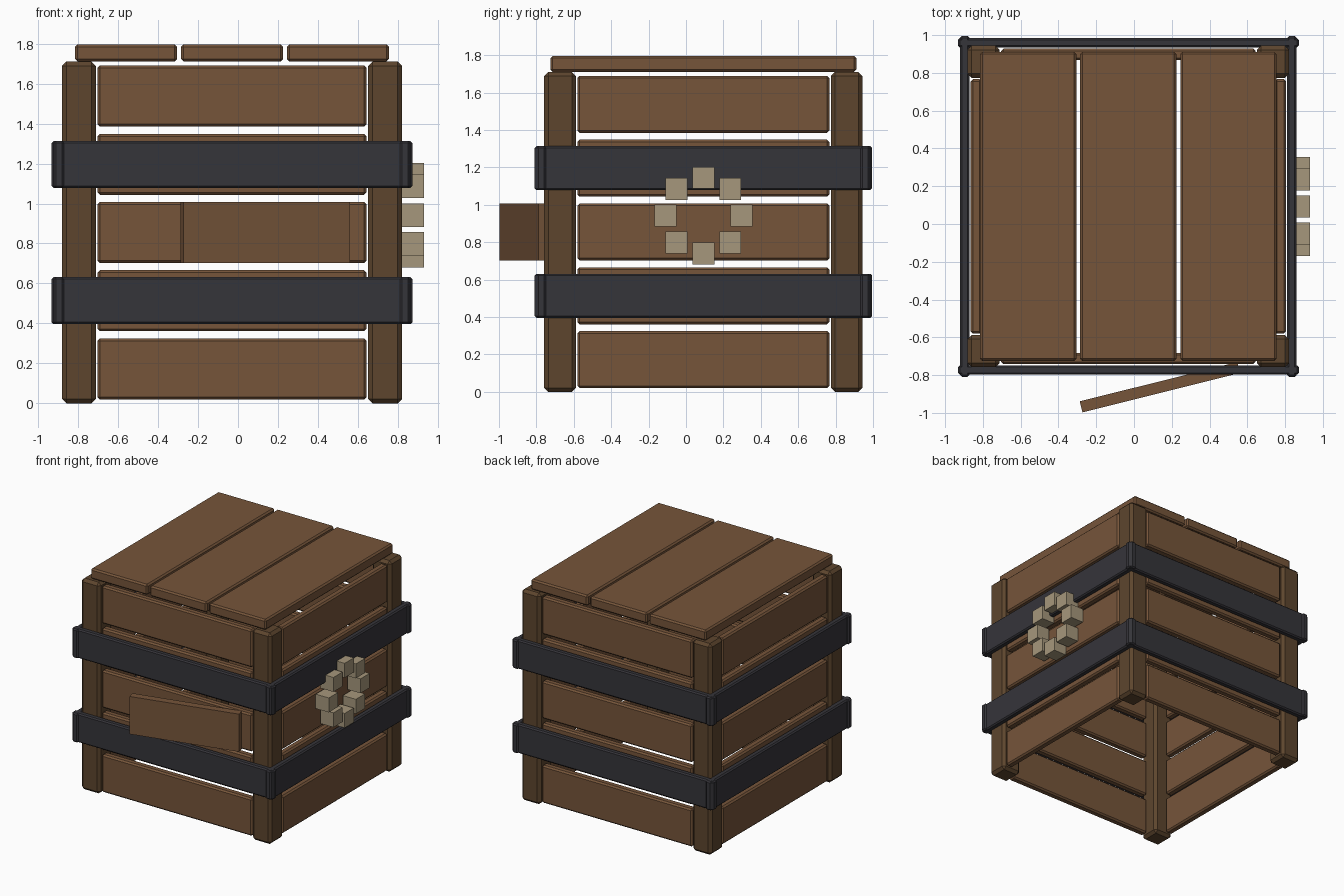
import bpy, math

if "Cube" in bpy.data.objects:
    bpy.data.objects.remove(bpy.data.objects["Cube"])

CX, CY = -0.03, 0.093           # crate centre in plan


def material(name, rgb):
    m = bpy.data.materials.new(name)
    m.diffuse_color = (*rgb, 1)
    m.use_nodes = True
    m.node_tree.nodes["Principled BSDF"].inputs["Base Color"].default_value = m.diffuse_color
    return m


WOOD = material("plank_wood", (0.18, 0.09, 0.042))
DARK = material("post_wood", (0.11, 0.06, 0.027))
IRON = material("strap_iron", (0.036, 0.035, 0.042))
TAN = material("tan_block", (0.38, 0.31, 0.20))


def box(name, loc, size, mat, bevel=0.0, rot=0.0):
    bpy.ops.mesh.primitive_cube_add(size=1, location=loc)
    o = bpy.context.object
    o.name = name
    o.scale = size
    bpy.ops.object.transform_apply(location=False, rotation=False, scale=True)
    o.rotation_euler.z = rot
    o.data.materials.append(mat)
    if bevel:
        b = o.modifiers.new("Bevel", "BEVEL")
        b.width, b.segments = bevel, 1
    return o


# Corner posts
for sx in (-1, 1):
    for sy in (-1, 1):
        box("corner_post", (CX + sx * 0.766, CY + sy * 0.766, 0.855),
            (0.17, 0.17, 1.71), DARK, 0.022)

# Five planks and two iron straps on each of the four sides
for i, side in enumerate(("right", "back", "left", "front")):
    a = i * math.pi / 2
    c, s = math.cos(a), math.sin(a)
    for k in range(5):
        box(side + "_plank", (CX + 0.805 * c, CY + 0.805 * s, 0.1725 + 0.3412 * k),
            (0.06, 1.347, 0.305), WOOD, 0.012, a)
    for k in (1, 3):
        box(side + "_strap", (CX + 0.866 * c, CY + 0.866 * s, 0.1725 + 0.3412 * k),
            (0.05, 1.805, 0.235), IRON, 0.01, a)

# Lid planks
for k in (-1, 0, 1):
    box("lid_plank", (CX + k * 0.53, CY, 1.7535), (0.51, 1.636, 0.085), WOOD, 0.012)

# Loose board swung out at the front
box("loose_board", (0.137, -0.864, 0.855), (0.86, 0.06, 0.305), WOOD,
    0, math.radians(14))

# Ring of small blocks on the right side
for k in range(8):
    a = k * math.pi / 4
    box("ring_block", (0.873, CY + 0.203 * math.cos(a), 0.942 + 0.203 * math.sin(a)),
        (0.117, 0.117, 0.117), TAN)
